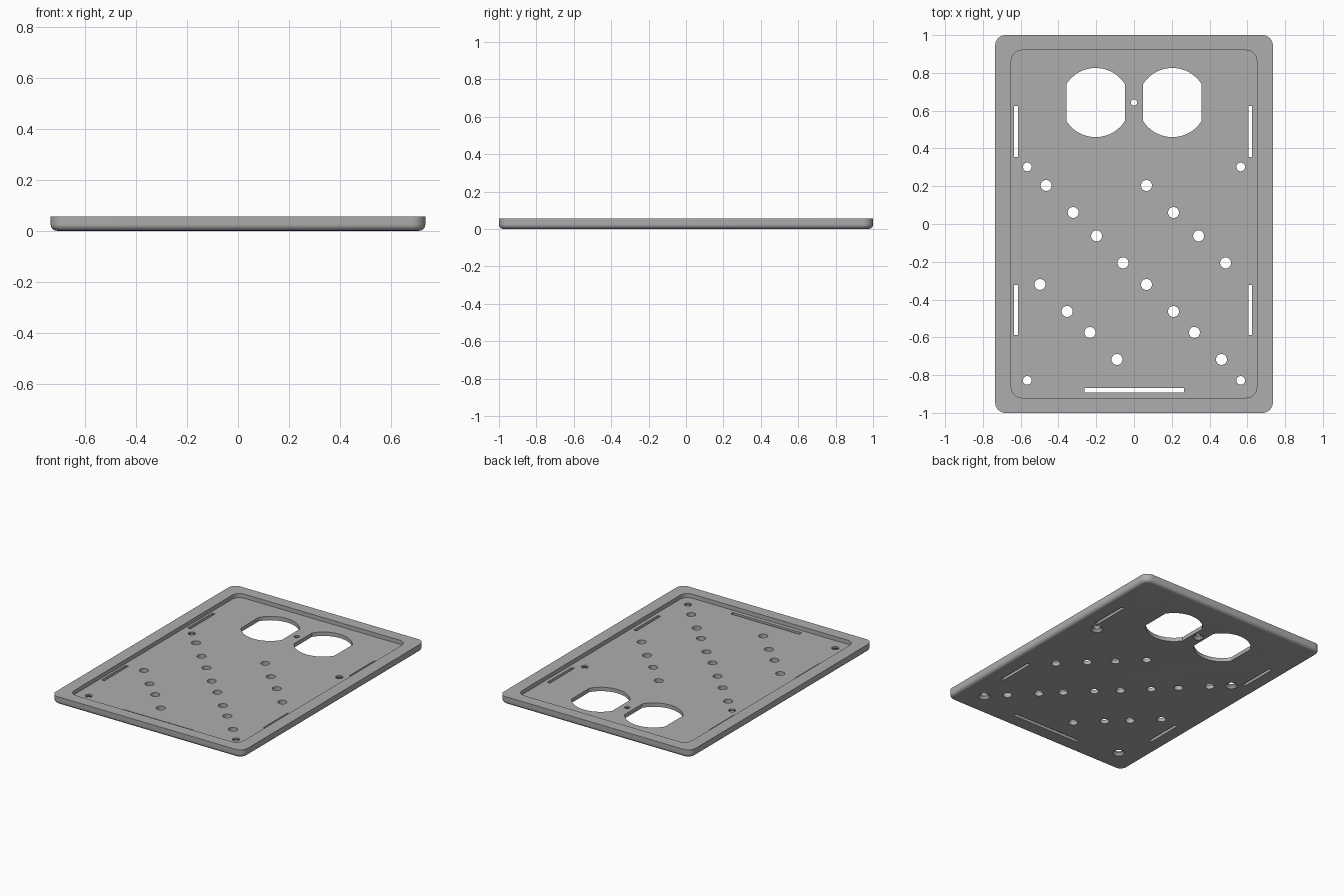
import bpy, bmesh, math

if "Cube" in bpy.data.objects:
    bpy.data.objects.remove(bpy.data.objects["Cube"])

HX, HY, TOP, FLOOR = 0.735, 1.0, 0.055, 0.027   # half sizes, rim height, recess floor


def rounded_rect(hx, hy, r, n=10):
    pts = []
    for k, (sx, sy) in enumerate([(1, 1), (-1, 1), (-1, -1), (1, -1)]):
        for i in range(n + 1):
            a = math.pi / 2 * (k + i / n)
            pts.append((sx * (hx - r) + r * math.cos(a), sy * (hy - r) + r * math.sin(a)))
    return pts


def circle(x, y, r, n=32):
    return [(x + r * math.cos(2 * math.pi * i / n), y + r * math.sin(2 * math.pi * i / n))
            for i in range(n)]


def rect(x0, x1, y0, y1):
    return [(x0, y0), (x1, y0), (x1, y1), (x0, y1)]


def outlet(x, y, r, half):
    """Circle with flat left and right sides."""
    a0 = math.acos(half / r)
    span = math.pi - 2 * a0
    pts = []
    for start in (a0, math.pi + a0):
        for i in range(25):
            a = start + span * i / 24
            pts.append((x + r * math.cos(a), y + r * math.sin(a)))
    return pts


def loft(bm, rings):
    """Closed solid through a stack of (outline, z) rings, bottom to top."""
    loops = [[bm.verts.new((x, y, z)) for x, y in pts] for pts, z in rings]
    n = len(loops[0])
    for lo, hi in zip(loops, loops[1:]):
        for i in range(n):
            j = (i + 1) % n
            bm.faces.new((lo[i], lo[j], hi[j], hi[i]))
    bm.faces.new(loops[0][::-1])
    bm.faces.new(loops[-1])


def make_object(name, bm):
    mesh = bpy.data.meshes.new(name)
    bm.to_mesh(mesh)
    bm.free()
    ob = bpy.data.objects.new(name, mesh)
    bpy.context.collection.objects.link(ob)
    return ob


# Plate body with rounded lower edge
R = 0.025
bm = bmesh.new()
rings = []
for i in range(9):
    a = math.pi / 2 * i / 8
    inset = R * (1 - math.sin(a))
    rings.append((rounded_rect(HX - inset, HY - inset, 0.055 - inset), R * (1 - math.cos(a))))
rings.append((rounded_rect(HX, HY, 0.055), TOP))
loft(bm, rings)
plate = make_object("mounting_plate", bm)

# Shallow recess inside the rim
bm = bmesh.new()
outline = rounded_rect(0.65, 0.92, 0.055)
loft(bm, [(outline, FLOOR), (outline, 0.1)])
recess = make_object("recess_cutter", bm)

# Through openings
bm = bmesh.new()
LOW, HIGH = -0.05, 0.1
openings = [outlet(s * 0.203, 0.643, 0.183, 0.155) for s in (-1, 1)]
for y0, y1 in ((0.355, 0.625), (-0.587, -0.322)):
    openings += [rect(-0.634, -0.613, y0, y1), rect(0.605, 0.626, y0, y1)]
openings.append(rect(-0.263, 0.265, -0.893, -0.868))

# Diagonal rows of round holes
upper_y = (0.204, 0.061, -0.063, -0.206)
lower_y = (-0.32, -0.463, -0.574, -0.717)
rows = [((-0.465, -0.322, -0.198, -0.058), upper_y),
        ((0.066, 0.209, 0.342, 0.485), upper_y),
        ((-0.498, -0.354, -0.233, -0.09), lower_y),
        ((0.066, 0.209, 0.32, 0.463), lower_y)]
for xs, ys in rows:
    openings += [circle(x, y, 0.029) for x, y in zip(xs, ys)]
for pts in openings:
    loft(bm, [(pts, LOW), (pts, HIGH)])

# Screw holes, countersunk underneath
screws = [(s * 0.565, y, 0.023, 0.04) for s in (-1, 1) for y in (0.302, -0.828)]
screws.append((0, 0.643, 0.017, 0.034))
for x, y, r, wide in screws:
    loft(bm, [(circle(x, y, wide), LOW), (circle(x, y, wide), 0),
              (circle(x, y, r), 0.017), (circle(x, y, r), HIGH)])
holes = make_object("hole_cutter", bm)

# Cut the plate
for cutter in (recess, holes):
    cutter.hide_render = True
    mod = plate.modifiers.new(cutter.name, 'BOOLEAN')
    mod.operation, mod.solver, mod.object = 'DIFFERENCE', 'EXACT', cutter
bpy.context.view_layer.update()
result = bpy.data.meshes.new_from_object(
    plate.evaluated_get(bpy.context.evaluated_depsgraph_get()))
plate.modifiers.clear()
plate.data = result
for cutter in (recess, holes):
    bpy.data.objects.remove(cutter)

# Single grey finish
grey = bpy.data.materials.new("grey_plastic")
grey.diffuse_color = (0.42, 0.42, 0.42, 1)
grey.use_nodes = True
grey.node_tree.nodes["Principled BSDF"].inputs["Base Color"].default_value = grey.diffuse_color
plate.data.materials.clear()
plate.data.materials.append(grey)

bpy.context.view_layer.objects.active = plate
plate.select_set(True)
bpy.ops.object.shade_smooth_by_angle(angle=math.radians(30))
